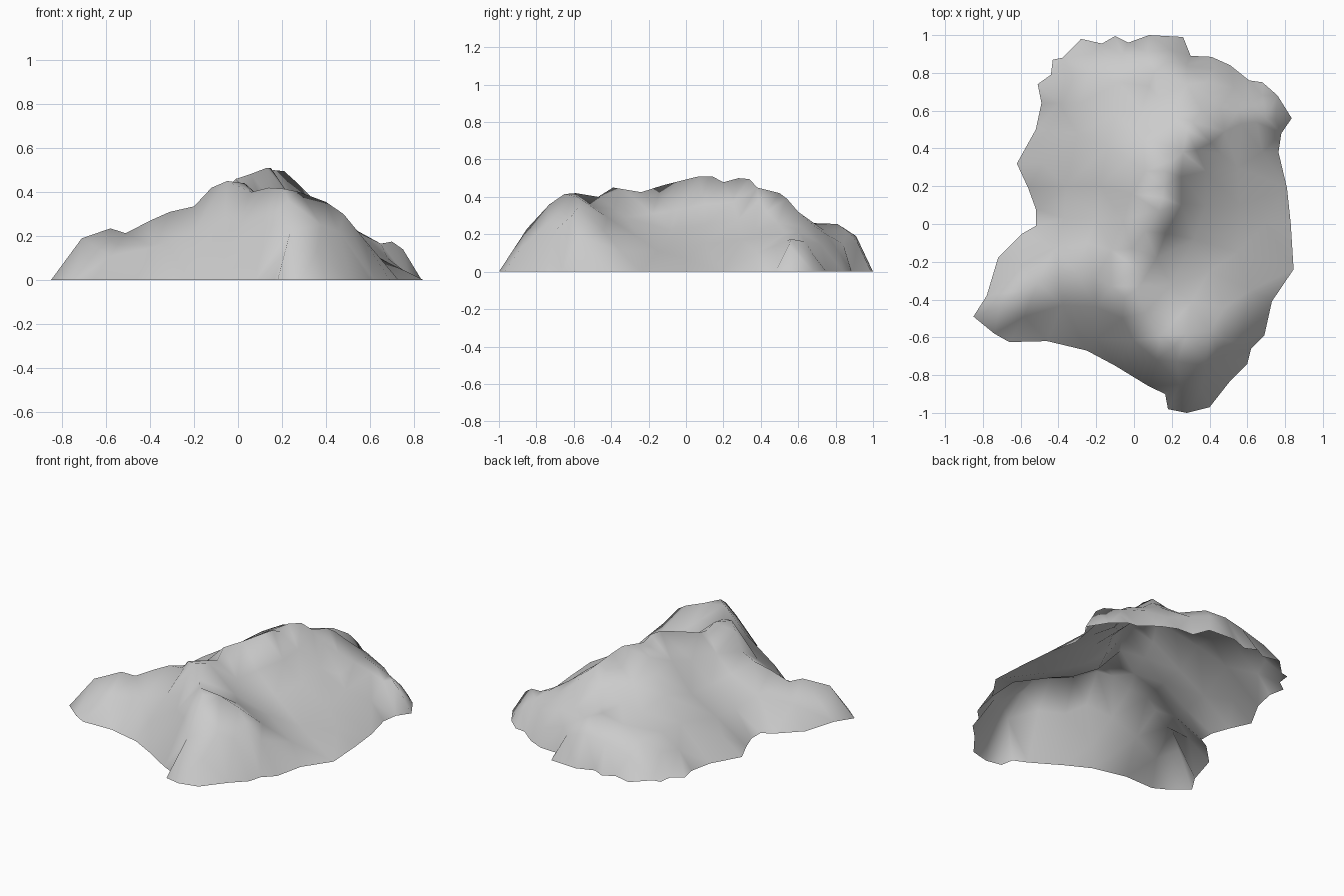
import bpy
from mathutils import Vector
from mathutils.geometry import delaunay_2d_cdt

# ground outline, counter-clockwise from the southern tip (z = 0)
outline = [
    (.18, -.98), (.28, -1), (.4, -.97), (.51, -.83), (.6, -.74), (.62, -.66), (.69, -.59),
    (.73, -.41), (.845, -.24), (.83, 0), (.81, .19), (.765, .38), (.78, .48), (.835, .56),
    (.76, .68), (.68, .75), (.61, .76), (.51, .84), (.41, .885), (.3, .89), (.26, .99),
    (.08, 1), (-.03, .96), (-.1, .995), (-.17, .955), (-.28, .98), (-.38, .88), (-.43, .87),
    (-.44, .79), (-.51, .74), (-.49, .64), (-.52, .5), (-.62, .32), (-.56, .19), (-.52, .08),
    (-.52, -.01), (-.59, -.05), (-.72, -.18), (-.78, -.38), (-.85, -.49), (-.74, -.58),
    (-.66, -.625), (-.46, -.62), (-.25, -.67), (-.1, -.75), (.08, -.86), (.165, -.9)]

# crest lines: each consecutive pair becomes a fixed edge of the surface
main_ridge = [(-.05, -.39, .45), (.03, -.33, .44), (.02, -.24, .425), (-.01, -.13, .46),
              (.06, -.04, .483), (.13, .07, .51), (.15, .14, .51), (.16, .2, .478),
              (.16, .28, .5), (.21, .34, .495)]
west_ridge = [(-.71, -.44, .19), (-.58, -.35, .235), (-.51, -.31, .213), (-.4, -.28, .27),
              (-.31, -.25, .31), (-.2, -.28, .335), (-.12, -.33, .42), (-.05, -.39, .45)]
south_ridge = [(.03, -.33, .44), (.06, -.47, .4), (.14, -.59, .42), (.21, -.65, .415),
               (.23, -.73, .36), (.24, -.85, .23), (.18, -.98, 0)]
southeast_spur = [(.14, -.59, .42), (.28, -.58, .4), (.4, -.57, .355), (.48, -.61, .3), (.57, -.58, .19)]
northeast_ridge = [(.21, .34, .495), (.26, .38, .45), (.33, .39, .38), (.41, .43, .32),
                   (.48, .49, .26), (.57, .53, .205), (.65, .54, .165), (.7, .56, .175), (.75, .55, .14)]
shoulder = [(.26, .38, .45), (.28, .5, .42), (.31, .54, .39), (.36, .6, .32), (.38, .68, .25),
            (.38, .75, .2), (.43, .82, .1)]
north_spur = [(.28, .5, .42), (.2, .57, .34), (.13, .67, .26), (.08, .73, .25), (.11, .81, .255),
              (.18, .86, .22), (.2, .92, .15)]
northwest_spur = [(.16, .28, .5), (.06, .28, .44), (-.03, .34, .38), (-.14, .41, .3), (-.3, .48, .19)]
crests = [main_ridge, west_ridge, south_ridge, southeast_spur, northeast_ridge,
          shoulder, north_spur, northwest_spur]

# loose points that shape the slopes, gullies and shoulders
east_bowl = [(.25, .25, .37), (.25, .1, .36), (.17, -.05, .33), (.12, -.18, .31), (.2, -.32, .29),
             (.3, -.42, .29), (.38, .28, .28), (.38, .1, .25), (.32, -.08, .22), (.4, -.25, .18),
             (.48, -.44, .22), (.55, .3, .17), (.56, .1, .15), (.55, -.15, .11), (.62, -.35, .11),
             (.68, .38, .1), (.7, 0, .07), (.46, .37, .22)]
south_face = [(.38, -.75, .25), (.46, -.7, .22), (.36, -.88, .13), (.12, -.72, .27), (.0, -.62, .25),
              (-.06, -.5, .28), (-.2, -.61, .12), (-.2, -.44, .22), (-.38, -.43, .15), (-.58, -.49, .11)]
west_slope = [(-.6, -.22, .13), (-.42, -.13, .17), (-.25, -.1, .27), (-.12, -.14, .35),
              (-.06, .03, .36), (-.2, .03, .24), (-.37, .03, .13), (-.01, .16, .39),
              (-.18, .2, .24), (-.36, .2, .14), (-.48, .32, .1)]
north_slope = [(.05, .46, .34), (.04, .6, .27), (-.1, .58, .25), (-.28, .64, .19), (-.4, .64, .11),
               (-.08, .75, .23), (-.24, .8, .19), (-.36, .76, .13), (-.23, .9, .12), (-.06, .9, .17),
               (.07, .91, .19), (.28, .74, .22), (.28, .84, .15), (.46, .62, .24), (.53, .72, .15),
               (.55, .6, .22), (.62, .64, .16), (.68, .68, .09)]

points = [Vector((x, y, 0)) for x, y in outline]
edges = []


def add(p):
    """Index of point p, reusing shared ridge junctions."""
    p = Vector(p)
    for i, q in enumerate(points):
        if (p.xy - q.xy).length < .005:
            return i
    points.append(p)
    return len(points) - 1


for crest in crests:
    ids = [add(p) for p in crest]
    edges += list(zip(ids, ids[1:]))
for p in east_bowl + south_face + west_slope + north_slope:
    add(p)

# triangulate inside the outline, keeping crest edges; open underneath
verts, _, faces, origin, _, _ = delaunay_2d_cdt(
    [p.xy for p in points], edges, [list(range(len(outline)))], 1, 1e-5)
coords = []
for v, src in zip(verts, origin):
    z = points[src[0]].z if src else min(points, key=lambda p: (p.xy - v).length).z
    coords.append((v.x, v.y, z))

mesh = bpy.data.meshes.new("mountain")
mesh.from_pydata(coords, [], [list(f) for f in faces])
mesh.update()
mountain = bpy.data.objects.new("mountain", mesh)
bpy.context.collection.objects.link(mountain)
for poly in mesh.polygons:
    poly.use_smooth = True
